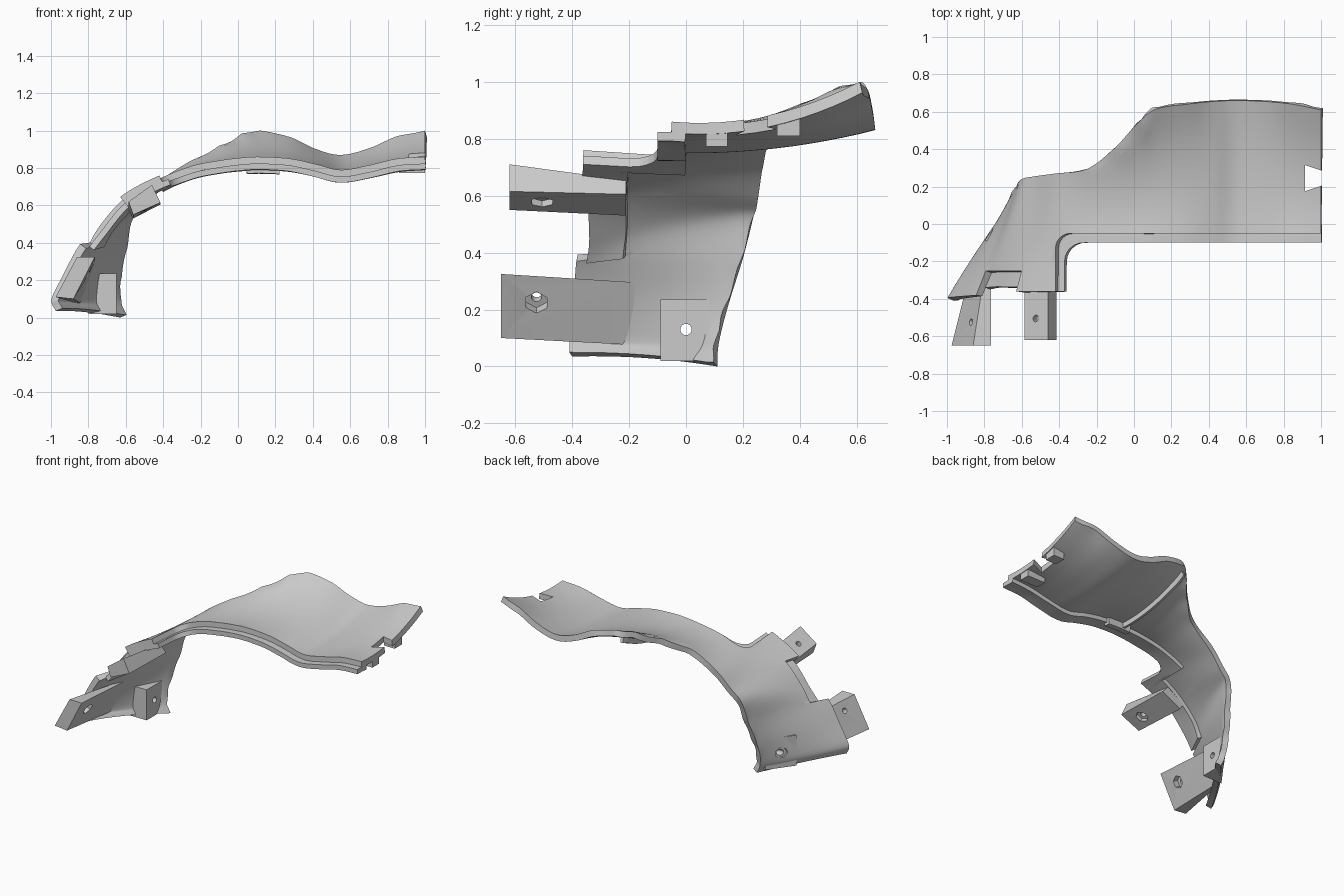
import bpy, bmesh, math
from mathutils import Vector, Matrix

if "Cube" in bpy.data.objects:
    bpy.data.objects.remove(bpy.data.objects["Cube"])

# Cross-sections along the arc: front (x,y,z), middle (x,z), back (x,y,z)
left = [(-.975, -.40, .035, -.82, .03, -.63, .11, 0), (-1.0, -.40, .10, -.84, .09, -.66, .115, .08),
        (-.94, -.39, .22, -.80, .24, -.66, .15, .22), (-.86, -.38, .37, -.74, .38, -.63, .20, .38),
        (-.77, -.37, .48, -.68, .52, -.60, .24, .54), (-.63, -.36, .645, -.56, .64, -.53, .255, .62),
        (-.42, -.36, .76, -.42, .74, -.42, .27, .73)]
# x, front z, middle z, back z, back y
right = [(-.25, .81, .81, .84, .295), (-.10, .84, .85, .92, .41), (.02, .855, .87, .985, .54),
         (.12, .86, .875, 1.0, .615), (.28, .85, .865, .965, .64), (.42, .82, .84, .90, .655),
         (.55, .79, .805, .87, .66), (.70, .815, .83, .905, .655), (.85, .85, .86, .97, .64),
         (1.0, .86, .88, 1.0, .61)]
stations = left + [(x, -.05, zf, x, zm, x, yb, zb) for x, zf, zm, zb, yb in right]
N = len(stations) - 1


def section(i, y):
    xf, yf, zf, xm, zm, xb, yb, zb = stations[max(0, min(N, i))]
    t = max(0, min(1, (y - yf) / (yb - yf)))
    a, b, c = (1 - t) * (1 - 2 * t), 4 * t * (1 - t), t * (2 * t - 1)
    return Vector((a * xf + b * xm + c * xb, y, a * zf + b * zm + c * zb, yb))


def along(u, y):
    i = min(N - 1, int(u))
    t = u - i
    p1, p2 = section(i, y), section(i + 1, y)
    p0 = section(i - 1, y) if i > 0 else 2 * p1 - p2
    p3 = section(i + 2, y) if i < N - 1 else 2 * p2 - p1
    return .5 * (2 * p1 + (p2 - p0) * t + (2 * p0 - 5 * p1 + 4 * p2 - p3) * t * t
                 + (3 * p1 - p0 - 3 * p2 + p3) * t ** 3)


def surf(u, y):
    p = along(u, y).to_3d()
    u0, u1 = max(0, u - .05), min(N, u + .05)
    du = (along(u1, y) - along(u0, y)).to_3d()
    dy = (along(u, y + .01) - along(u, y - .01)).to_3d()
    return p, du.cross(dy).normalized()


def back_y(u):
    return along(u, 0)[3]


def make_object(name, bm, smooth=True):
    bmesh.ops.recalc_face_normals(bm, faces=bm.faces)
    me = bpy.data.meshes.new(name)
    bm.to_mesh(me)
    bm.free()
    ob = bpy.data.objects.new(name, me)
    bpy.context.collection.objects.link(ob)
    return ob


def shell(name, us, yf, yb, split, offset, thick, rows=(5, 12)):
    """Closed slab that follows the curved surface between two edge functions."""
    bm = bmesh.new()
    top, bot = [], []
    for u in us:
        f, s, b = yf(u), split(u), yb(u)
        ys = [f + (s - f) * k / rows[0] for k in range(rows[0])]
        ys += [s + (b - s) * k / rows[1] for k in range(rows[1] + 1)]
        pn = [surf(u, y) for y in ys]
        top.append([bm.verts.new(p - n * offset) for p, n in pn])
        bot.append([bm.verts.new(p - n * (offset + thick)) for p, n in pn])
    m, n = len(top), len(top[0])
    for i in range(m - 1):
        for g in (top, bot):
            for j in range(n - 1):
                bm.faces.new((g[i][j], g[i + 1][j], g[i + 1][j + 1], g[i][j + 1]))
        for j in (0, n - 1):
            bm.faces.new((top[i][j], top[i + 1][j], bot[i + 1][j], bot[i][j]))
    for i in (0, m - 1):
        for j in range(n - 1):
            bm.faces.new((top[i][j], top[i][j + 1], bot[i][j + 1], bot[i][j]))
    return make_object(name, bm)


def loft(name, a, b):
    """Solid between two matching polygons."""
    bm = bmesh.new()
    va, vb = [bm.verts.new(p) for p in a], [bm.verts.new(p) for p in b]
    bm.faces.new(va)
    bm.faces.new(vb)
    for i in range(len(a)):
        j = (i + 1) % len(a)
        bm.faces.new((va[i], va[j], vb[j], vb[i]))
    return make_object(name, bm)


def prism_z(name, pts, z0, z1):
    return loft(name, [(x, y, z0) for x, y in pts], [(x, y, z1) for x, y in pts])


def box(name, x0, x1, y0, y1, z0, z1):
    return prism_z(name, [(x0, y0), (x1, y0), (x1, y1), (x0, y1)], z0, z1)


def rod(p, axis, r, length, sides):
    """Cutter starting at p and running along axis."""
    bm = bmesh.new()
    axis = Vector(axis).normalized()
    mat = Matrix.Translation(Vector(p) + axis * length / 2) @ axis.to_track_quat('Z', 'Y').to_matrix().to_4x4()
    bmesh.ops.create_cone(bm, cap_ends=True, segments=sides, radius1=r, radius2=r, depth=length, matrix=mat)
    return make_object("cutter", bm)


def cut(ob, *cutters):
    for c in cutters:
        m = ob.modifiers.new("cut", 'BOOLEAN')
        m.operation, m.solver, m.object = 'DIFFERENCE', 'EXACT', c
    me = bpy.data.meshes.new_from_object(ob.evaluated_get(bpy.context.evaluated_depsgraph_get()))
    ob.modifiers.clear()
    ob.data = me
    for c in cutters:
        bpy.data.objects.remove(c)


def span(a, b, n, extra=()):
    return sorted({round(a + (b - a) * k / n, 4) for k in range(n + 1)} | set(extra))


# Main cover with stepped front edge
def cover_front(u):
    if u < 3.2:
        return -.40 + .006 * u
    if u < 5:
        return -.25
    if u < 6:
        return -.36
    s = min(1, (u - 6) / .5)
    return -.05 - .08 * (1 - math.sqrt(1 - (1 - s) ** 2))


corner = [6.02, 6.06, 6.12, 6.25, 6.4]
cover = shell("cover", span(0, N, 96, [3.197, 3.2, 4.997, 5.997] + corner), cover_front, back_y,
              lambda u: -.04, 0, .04)


# Recessed lip running below the front edge
def lip_front(u):
    if u < 5:
        return -.33
    if u < 6.2:
        return -.36
    s = min(1, (u - 6.2) / .6)
    return -.10 - .1 * (1 - math.sqrt(1 - (1 - s) ** 2))


def lip_back(u):
    return -.2 if u < 5.9 else 0


lip = shell("front_lip", span(3.2, N, 77, [4.997, 5, 5.897, 5.9, 6.197, 6.2, 6.22, 6.27, 6.35, 6.5, 6.65]),
            lip_front, lip_back, lambda u: lip_back(u) - .02, .036, .032, (4, 2))

# Underside rib and its foot
rib = shell("underside_rib", span(9.72, 9.88, 2), lambda u: 0, lambda u: .57, lambda u: .1, .035, .04, (3, 10))
foot = shell("rib_foot", span(9.2, 10.67, 8), lambda u: -.02, lambda u: .02, lambda u: 0, .03, .055, (1, 1))

# Dovetail slot in the right end with small blocks beside it
cut(cover, prism_z("cutter", [(.915, .175), (1.05, .22), (1.05, .27), (.915, .315)], .6, 1.2))
box("slot_tab_front", .86, 1, .07, .145, .772, .83)
box("slot_tab_back", .915, 1, .32, .40, .81, .87)

# Lower mounting boss with screw hole through the wall
boss = prism_z("lower_boss", [(-.65, -.09), (-.65, .08), (-.675, .08), (-.80, -.09)], .02, .235)
cut(boss, rod((-1, 0, .13), (1, 0, 0), .02, .5, 24))
cut(cover, rod((-1, 0, .13), (1, 0, 0), .035, .5, 24))


def arm(name, y0, front, y1, back):
    return loft(name, [(x, y0, z) for x, z in front], [(x, y1, z) for x, z in back])


# Lower arm with screw hole and hexagonal nut pocket
lower = arm("lower_arm", -.65, [(-.975, .11), (-.86, .325), (-.765, .325), (-.88, .10)],
            -.17, [(-.855, .075), (-.785, .295), (-.765, .295), (-.84, .075)])
ax = Vector((.89, 0, -.46))
c = Vector((-.815, -.525, .23))
cut(lower, rod(c - ax * .3, ax, .018, .6, 24), rod(c - ax * .03, ax, .042, .3, 6))

# Upper arm with the same kind of hole
upper = arm("upper_arm", -.62, [(-.585, .62), (-.46, .71), (-.415, .615), (-.56, .55)],
            -.21, [(-.585, .575), (-.46, .655), (-.415, .605), (-.56, .53)])
ax = Vector((.45, 0, -.89))
c = Vector((-.49, -.505, .578))
cut(upper, rod(c - ax * .3, ax, .018, .6, 24), rod(c - ax * .025, ax, .042, .3, 6))

# Smooth the curved surfaces, keep edges crisp
for ob in bpy.context.scene.objects:
    bpy.ops.object.select_all(action='DESELECT')
    ob.select_set(True)
    bpy.context.view_layer.objects.active = ob
    bpy.ops.object.shade_smooth_by_angle(angle=math.radians(30))
